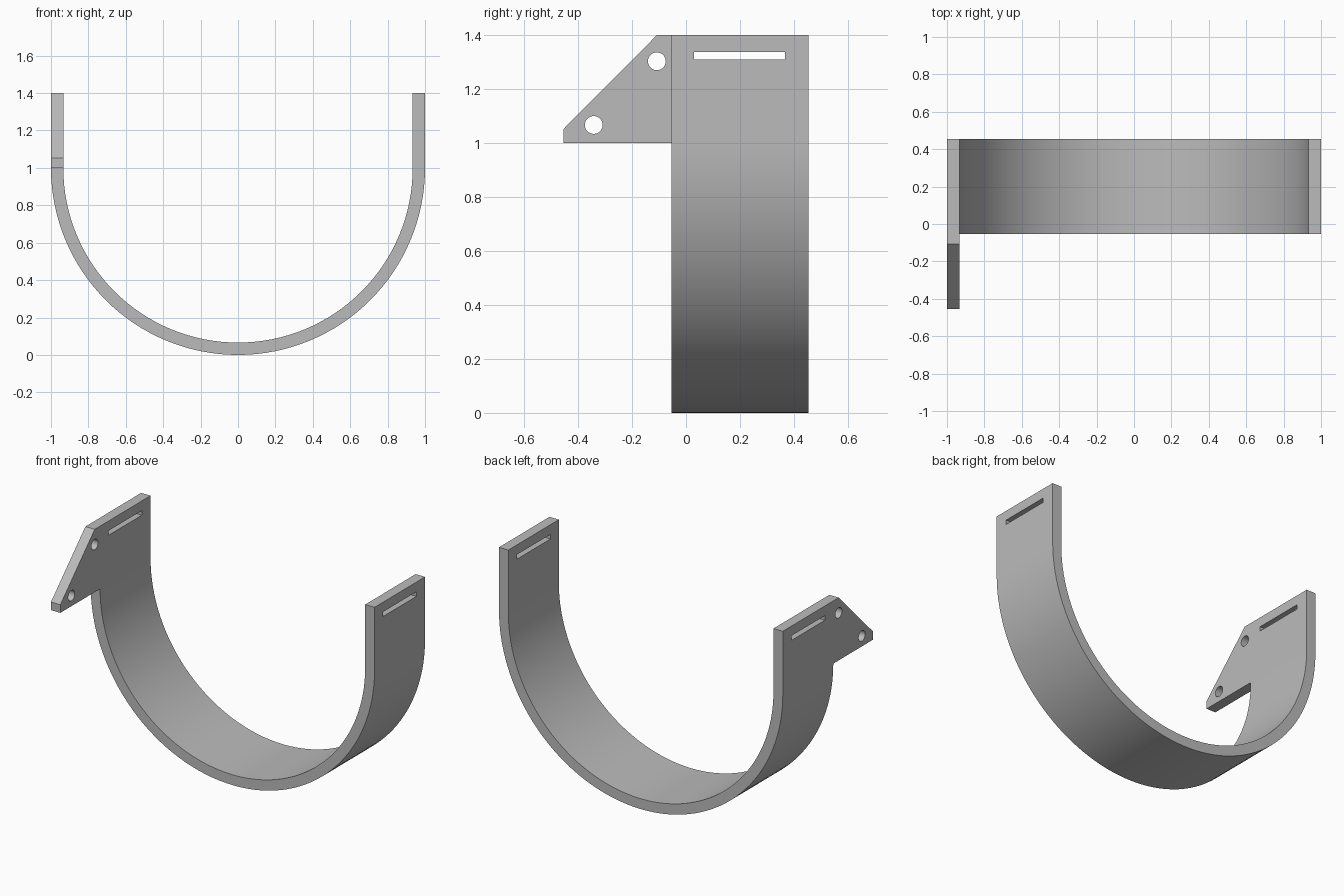
import bpy
import bmesh
from math import cos, sin, pi, radians
from mathutils import Vector

cube = bpy.data.objects.get("Cube")
if cube:
    bpy.data.objects.remove(cube, do_unlink=True)

R, T, TOP = 1.0, 0.066, 1.4          # outer radius, thickness, height
BACK, FRONT, TIP = 0.454, -0.054, -0.454

grey = bpy.data.materials.new("plain grey")
grey.use_nodes = True
colour = (0.5, 0.5, 0.5, 1)
grey.diffuse_color = colour
grey.node_tree.nodes["Principled BSDF"].inputs["Base Color"].default_value = colour


def prism(name, outline, sweep):
    """Extrude a closed outline along the sweep vector."""
    bm = bmesh.new()
    face = bm.faces.new([bm.verts.new(p) for p in outline])
    new = bmesh.ops.extrude_face_region(bm, geom=[face])["geom"]
    bmesh.ops.translate(bm, vec=Vector(sweep),
                        verts=[v for v in new if isinstance(v, bmesh.types.BMVert)])
    bmesh.ops.recalc_face_normals(bm, faces=bm.faces)
    mesh = bpy.data.meshes.new(name)
    bm.to_mesh(mesh)
    bm.free()
    mesh.materials.append(grey)
    obj = bpy.data.objects.new(name, mesh)
    bpy.context.collection.objects.link(obj)
    return obj


def cut(obj, cutter):
    """Subtract the cutter, apply the result and drop the cutter."""
    cutter.hide_render = True
    bpy.context.view_layer.objects.active = obj
    mod = obj.modifiers.new("cut", "BOOLEAN")
    mod.operation, mod.solver, mod.object = "DIFFERENCE", "EXACT", cutter
    bpy.ops.object.modifier_apply(modifier=mod.name)
    bpy.data.objects.remove(cutter, do_unlink=True)


def arc(radius, steps=64):
    """Half circle from the right side, under the middle, to the left side."""
    angles = [pi + pi * i / steps for i in range(steps + 1)]
    return [(radius * cos(a), BACK, R + radius * sin(a)) for a in angles]


# U-shaped band with straight upper arms
outer, inner = arc(R), arc(R - T)
band_outline = ([(-R, BACK, TOP)] + outer + [(R, BACK, TOP), (R - T, BACK, TOP)]
                + inner[::-1] + [(T - R, BACK, TOP)])
band = prism("curved_band", band_outline, (0, FRONT - BACK, 0))

# Strap slot through both arms
slot = [(-1.2, y, z) for y, z in
        ((0.03, 1.309), (0.367, 1.309), (0.367, 1.338), (0.03, 1.338))]
cut(band, prism("slot_cutter", slot, (2.4, 0, 0)))

# Sloped mounting tab, flush with the right arm
tab_outline = [(-R, y, z) for y, z in
               ((FRONT, R), (TIP, R), (TIP, 1.052), (-0.108, TOP), (FRONT, TOP))]
tab = prism("mounting_tab", tab_outline, (T, 0, 0))

# Two round bolt holes
for y, z in ((-0.108, 1.303), (-0.342, 1.067)):
    ring = [(-1.2, y + 0.033 * cos(i * pi / 16), z + 0.033 * sin(i * pi / 16))
            for i in range(32)]
    cut(tab, prism("hole_cutter", ring, (0.4, 0, 0)))

# Smooth the curves, keep the edges sharp
for obj in (band, tab):
    bpy.ops.object.select_all(action="DESELECT")
    obj.select_set(True)
    bpy.context.view_layer.objects.active = obj
    bpy.ops.object.shade_smooth_by_angle(angle=radians(30))
